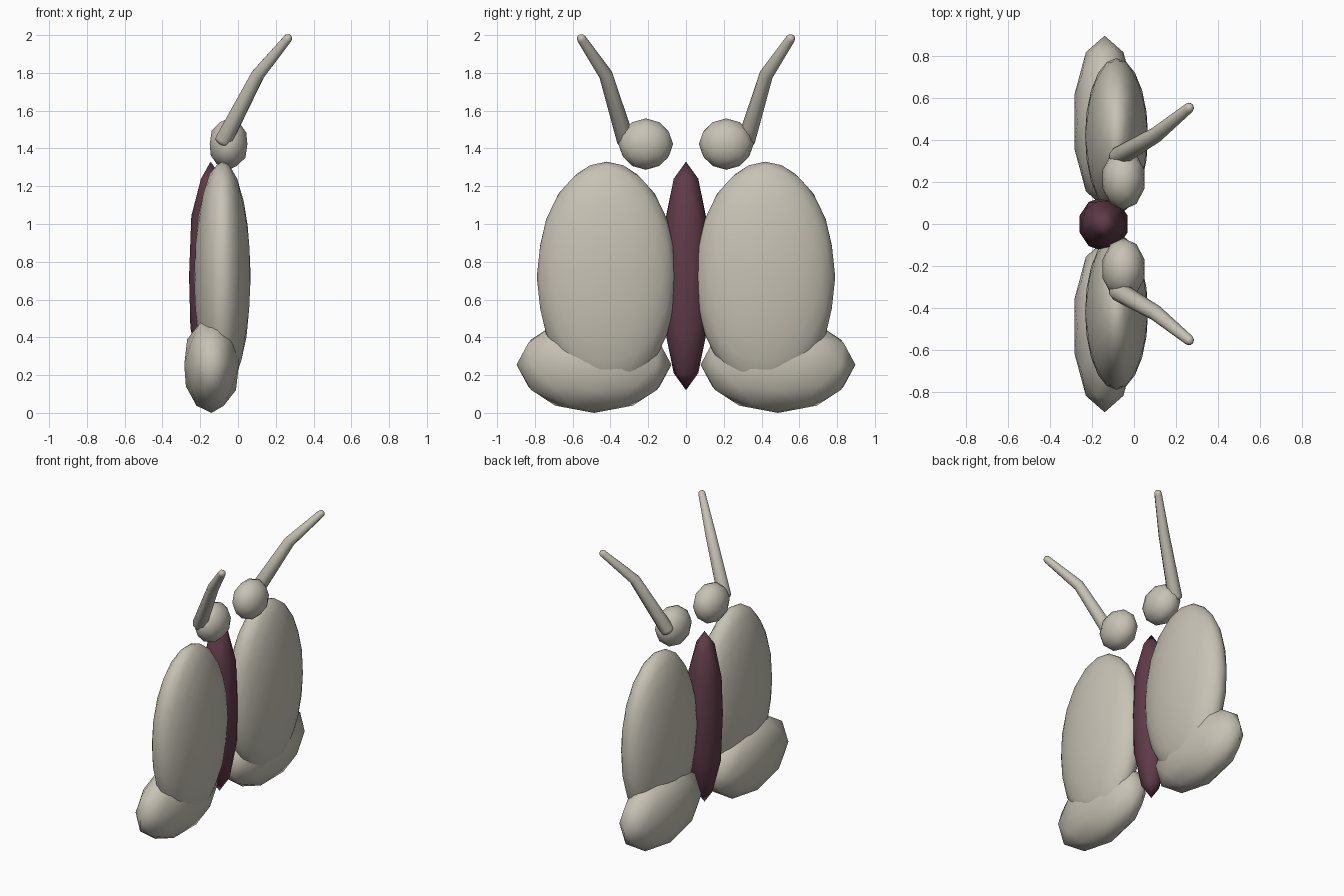
import bpy
from mathutils import Vector

cube = bpy.data.objects.get("Cube")
if cube:
    bpy.data.objects.remove(cube, do_unlink=True)


def make_material(name, rgb):
    mat = bpy.data.materials.new(name)
    mat.use_nodes = True
    color = (*rgb, 1.0)
    mat.diffuse_color = color
    mat.node_tree.nodes["Principled BSDF"].inputs["Base Color"].default_value = color
    return mat


stone = make_material("warm grey", (0.57, 0.54, 0.46))
plum = make_material("dark plum", (0.115, 0.043, 0.065))


def ellipsoid(name, center, radii, detail, mat):
    """Faceted-outline ball, stretched and smooth shaded."""
    bpy.ops.mesh.primitive_ico_sphere_add(subdivisions=detail, radius=1, location=center)
    obj = bpy.context.object
    obj.name = obj.data.name = name
    obj.scale = radii
    bpy.ops.object.transform_apply(location=False, rotation=False, scale=True)
    bpy.ops.object.shade_smooth()
    obj.data.materials.append(mat)
    return obj


def tapered_tube(name, path, radii, mat):
    """Round tube through the path, with rounded ends."""
    points = [Vector(p) for p in path]
    start = (points[0] - points[1]).normalized() * radii[0]
    end = (points[-1] - points[-2]).normalized() * radii[-1]
    spine = [(points[0] + start * f, radii[0] * s) for f, s in ((0.6, 0.01), (0.5, 0.6), (0.3, 0.9))]
    spine += list(zip(points, radii))
    spine += [(points[-1] + end * f, radii[-1] * s) for f, s in ((0.5, 0.87), (0.87, 0.5), (1.0, 0.01))]

    curve = bpy.data.curves.new(name, "CURVE")
    curve.dimensions = "3D"
    curve.bevel_depth = 1.0
    curve.bevel_resolution = 2
    spline = curve.splines.new("POLY")
    spline.points.add(len(spine) - 1)
    for point, (co, radius) in zip(spline.points, spine):
        point.co = (*co, 1.0)
        point.radius = radius
    obj = bpy.data.objects.new(name, curve)
    bpy.context.collection.objects.link(obj)
    bpy.ops.object.select_all(action="DESELECT")
    obj.select_set(True)
    bpy.context.view_layer.objects.active = obj
    bpy.ops.object.convert(target="MESH")
    obj = bpy.context.object
    obj.name = name
    bpy.ops.object.shade_smooth()
    obj.data.materials.clear()
    obj.data.materials.append(mat)


# Slim central body
ellipsoid("body", (-0.145, 0, 0.725), (0.12, 0.13, 0.605), 2, plum)

# Mirrored wings, head balls and antennae
for side, s in (("back", 1), ("front", -1)):
    ellipsoid(side + "_upper_wing", (-0.083, s * 0.42, 0.72), (0.15, 0.37, 0.61), 3, stone)
    ellipsoid(side + "_lower_wing", (-0.14, s * 0.487, 0.255), (0.152, 0.41, 0.255), 2, stone)
    ellipsoid(side + "_head_ball", (-0.05, s * 0.213, 1.423), (0.105, 0.145, 0.136), 2, stone)
    tapered_tube(
        side + "_antenna",
        [(-0.075, s * 0.32, 1.445), (0.105, s * 0.425, 1.79), (0.262, s * 0.553, 1.98)],
        [0.048, 0.037, 0.025],
        stone,
    )
